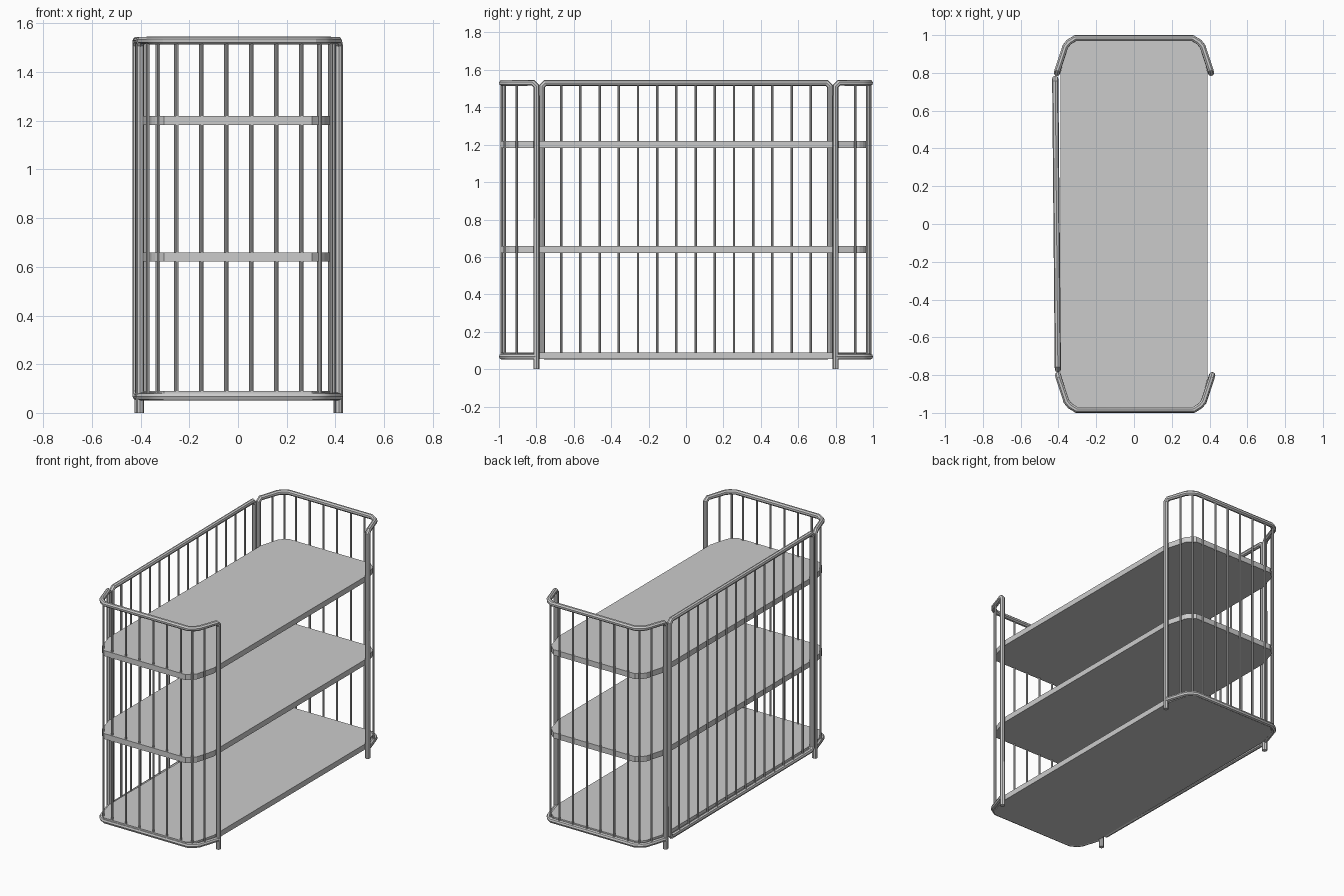
import bpy, bmesh
from mathutils import Vector

if "Cube" in bpy.data.objects:
    bpy.data.objects.remove(bpy.data.objects["Cube"])


def tubes(name, paths, radius, closed=False):
    """Round tubes swept along point paths, joined as one mesh."""
    cu = bpy.data.curves.new(name, 'CURVE')
    cu.dimensions = '3D'
    cu.bevel_depth = radius
    cu.bevel_resolution = 2
    cu.use_fill_caps = True
    for pts in paths:
        sp = cu.splines.new('POLY')
        sp.points.add(len(pts) - 1)
        for p, co in zip(sp.points, pts):
            p.co = (*co, 1)
        sp.use_cyclic_u = closed
    tmp = bpy.data.objects.new(name + "_path", cu)
    bpy.context.collection.objects.link(tmp)
    bpy.context.view_layer.update()
    me = bpy.data.meshes.new_from_object(tmp.evaluated_get(bpy.context.evaluated_depsgraph_get()))
    bpy.data.objects.remove(tmp)
    ob = bpy.data.objects.new(name, me)
    bpy.context.collection.objects.link(ob)
    bpy.context.view_layer.objects.active = ob
    bpy.ops.object.select_all(action='DESELECT')
    ob.select_set(True)
    bpy.ops.object.shade_smooth_by_angle()
    return ob


def shelf(name, z0, z1):
    """Flat board with chamfered corners."""
    q = [(0.39, 0.81), (0.355, 0.935), (0.34, 0.955), (0.305, 0.985)]
    outline = q + [(-x, y) for x, y in q[::-1]]
    outline += [(-x, -y) for x, y in outline]
    bm = bmesh.new()
    f = bm.faces.new([bm.verts.new((x, y - 0.008, z0)) for x, y in outline])
    up = bmesh.ops.extrude_face_region(bm, geom=[f])
    bmesh.ops.translate(bm, vec=(0, 0, z1 - z0),
                        verts=[v for v in up['geom'] if isinstance(v, bmesh.types.BMVert)])
    bmesh.ops.recalc_face_normals(bm, faces=bm.faces)
    me = bpy.data.meshes.new(name)
    bm.to_mesh(me)
    bm.free()
    bpy.context.collection.objects.link(bpy.data.objects.new(name, me))


TOP, LOW, R, BAR = 1.53, 0.067, 0.0165, 0.0065

# Three shelves
shelf("bottom_shelf", 0.053, 0.09)
shelf("middle_shelf", 0.622, 0.659)
shelf("top_shelf", 1.182, 1.219)

# U-shaped end frames: legs bend over into the top rail
for name, s, dx in (("front", -1, 0.006), ("back", 1, 0.0)):
    def at(x, y, z):
        return (x + dx, s * y, z)
    leg = [at(0.408, 0.80, 0), at(0.408, 0.80, TOP - 0.018)]
    bend = [(0.404, 0.817), (0.363, 0.94), (0.345, 0.962), (0.31, 0.984)]
    rail = bend + [(-x, y) for x, y in bend[::-1]]
    other = [at(-0.408, 0.80, TOP - 0.018), at(-0.408, 0.80, 0)]
    tubes(name + "_end_frame", [leg + [at(x, y, TOP) for x, y in rail] + other], R)
    low = [(0.408, 0.80)] + rail[1:-1] + [(-0.408, 0.80)]
    tubes(name + "_end_bottom_rail", [[at(x, y, LOW) for x, y in low]], R)
    # Vertical end bars
    spots = [(-0.256 + 0.1025 * i, 0.984) for i in range(6)]
    spots += [(m * x, y) for m in (-1, 1) for x, y in ((0.332, 0.97), (0.377, 0.905))]
    tubes(name + "_end_bars", [[at(x, y, LOW), at(x, y, TOP)] for x, y in spots], BAR)

# Side panel, hung slightly askew on the left
def side(y, z):
    return (-0.410 - 0.007 * y / 0.77, y, z)

c, Y = 0.018, 0.77
loop = [(-Y, LOW + c), (-Y, TOP - c), (-Y + c, TOP), (Y - c, TOP),
        (Y, TOP - c), (Y, LOW + c), (Y - c, LOW), (-Y + c, LOW)]
tubes("side_panel_frame", [[side(y, z) for y, z in loop]], R, closed=True)
ys = [-Y + 2 * Y * i / 15 for i in range(1, 15)]
tubes("side_panel_bars", [[side(y, LOW), side(y, TOP)] for y in ys], BAR)
